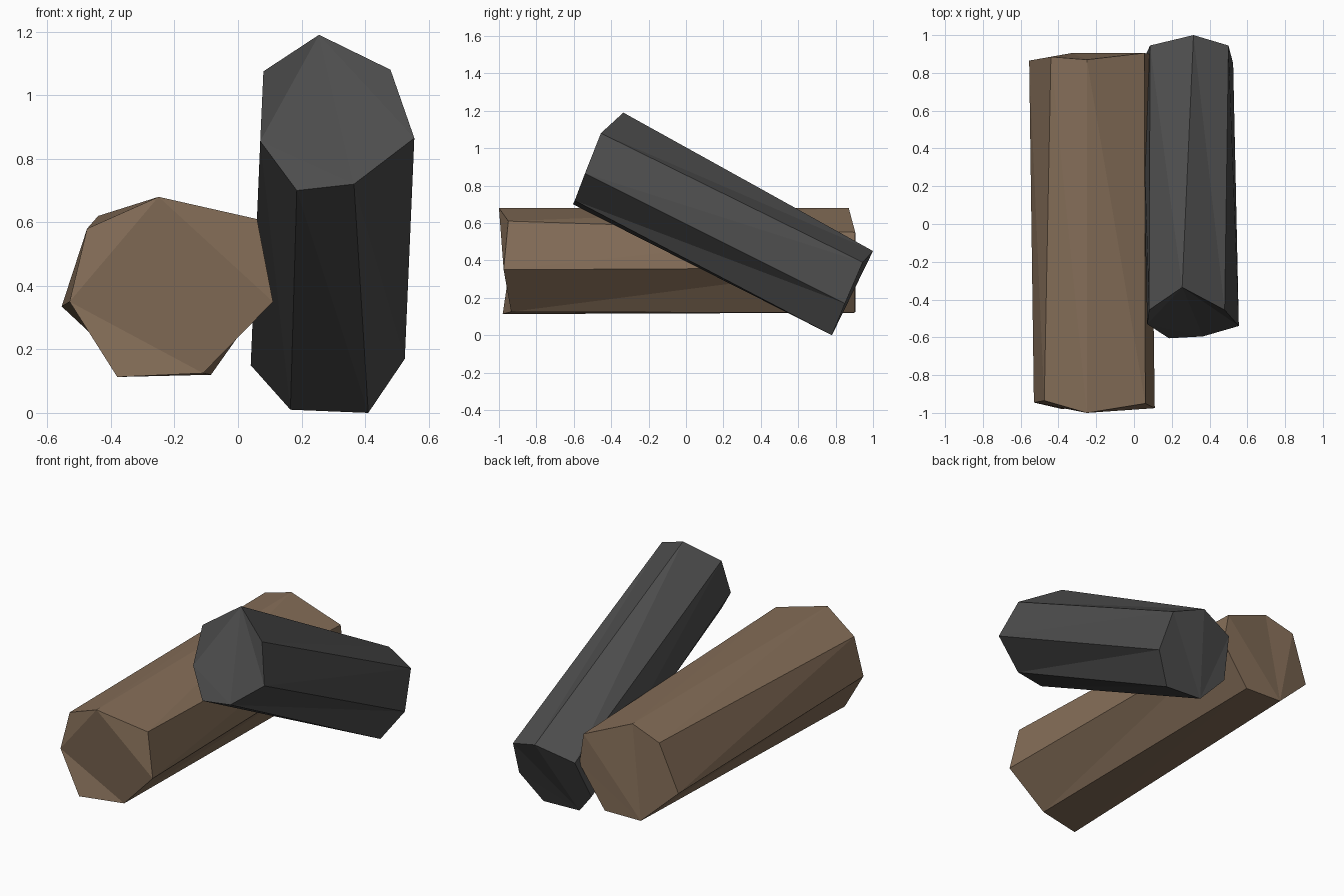
import bpy
import bmesh

# Remove the default cube if the scene has it
default_cube = bpy.data.objects.get("Cube")
if default_cube:
    bpy.data.objects.remove(default_cube, do_unlink=True)


def flat_material(name, colour):
    """Plain material with matching viewport and render colour."""
    material = bpy.data.materials.new(name)
    material.use_nodes = True
    material.diffuse_color = colour
    shader = next(n for n in material.node_tree.nodes if n.type == "BSDF_PRINCIPLED")
    shader.inputs["Base Color"].default_value = colour
    shader.inputs["Roughness"].default_value = 0.9
    return material


def make_log(name, front_ring, back_ring, material):
    """Loft a rough-hewn log between two seven-sided ends."""
    bm = bmesh.new()
    front = [bm.verts.new(point) for point in front_ring]
    back = [bm.verts.new(point) for point in back_ring]
    count = len(front)

    # Bark facets, each split along the same diagonal
    for i in range(count):
        j = (i + 1) % count
        bm.faces.new((front[i], front[j], back[i]))
        bm.faces.new((front[j], back[j], back[i]))

    # Front end: chipped corners around a central facet
    top, upper, side, lower, base, far_side, far_upper = front
    for corner in ((top, upper, side), (lower, base, far_side),
                   (far_side, far_upper, top), (top, side, lower),
                   (top, lower, far_side)):
        bm.faces.new(corner)

    # Back end: fan of facets from the base corner
    pivot = back[4]
    for i in range(count):
        j = (i + 1) % count
        if pivot not in (back[i], back[j]):
            bm.faces.new((pivot, back[i], back[j]))

    bmesh.ops.recalc_face_normals(bm, faces=bm.faces[:])
    mesh = bpy.data.meshes.new(name)
    bm.to_mesh(mesh)
    bm.free()
    mesh.materials.append(material)
    log = bpy.data.objects.new(name, mesh)
    bpy.context.collection.objects.link(log)
    return log


bark_brown = flat_material("bark brown", (0.235, 0.156, 0.098, 1))
charred_grey = flat_material("charred grey", (0.074, 0.074, 0.074, 1))

# Log lying flat on the left of the picture plane
make_log(
    "flat_log",
    [(-.25, -1, .68), (.06, -.95, .61), (.11, -.975, .35), (-.11, -.935, .125),
     (-.38, -.98, .113), (-.53, -.945, .35), (-.475, -.935, .58)],
    [(-.25, .87, .68), (.055, .905, .55), (.085, .9, .36), (-.085, .9, .12),
     (-.33, .905, .125), (-.555, .865, .335), (-.44, .885, .62)],
    bark_brown,
)

# Charred log tilted up towards the front
make_log(
    "tilted_log",
    [(.255, -.335, 1.19), (.48, -.455, 1.08), (.555, -.54, .865), (.365, -.595, .72),
     (.185, -.605, .7), (.07, -.53, .855), (.08, -.455, 1.075)],
    [(.315, 1, .45), (.5, .945, .39), (.525, .85, .17), (.41, .78, 0),
     (.165, .785, .01), (.04, .85, .15), (.085, .945, .38)],
    charred_grey,
)
